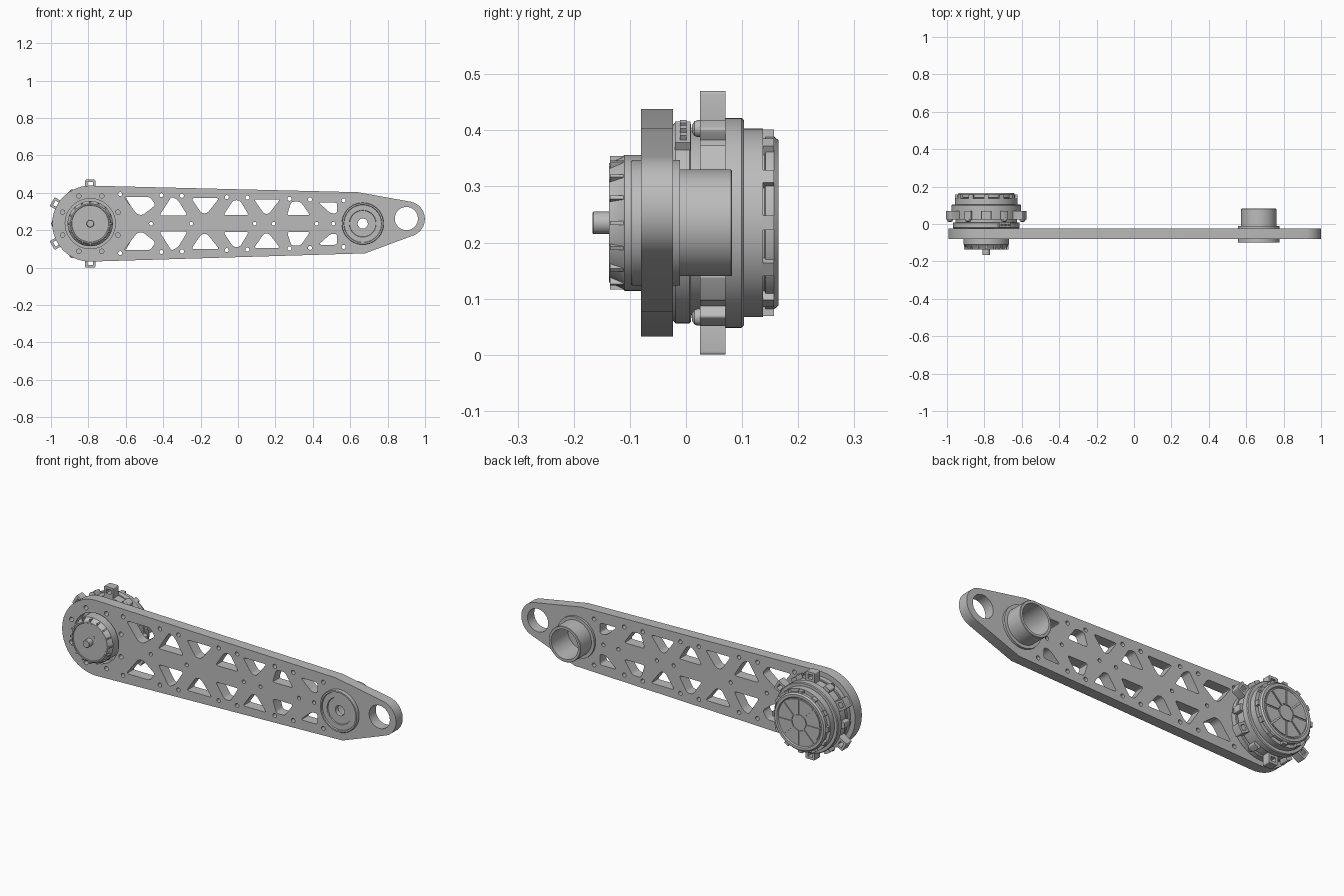
import bpy, bmesh, math
from mathutils import Matrix, Vector

if "Cube" in bpy.data.objects:
    bpy.data.objects.remove(bpy.data.objects["Cube"])

grey = bpy.data.materials.new("machined grey")
grey.use_nodes = True
COLOR = (0.5, 0.5, 0.5, 1)
grey.diffuse_color = COLOR
grey.node_tree.nodes["Principled BSDF"].inputs["Base Color"].default_value = COLOR

MX, BX, CZ = -0.79, 0.667, 0.235      # motor axis, bearing axis, shared height
SIXTH = [math.radians(30 + 60 * i) for i in range(6)]


def add(name, mesh):
    mesh.shade_smooth()
    mesh.set_sharp_from_angle(angle=math.radians(30))
    mesh.materials.clear()
    mesh.materials.append(grey)
    ob = bpy.data.objects.new(name, mesh)
    bpy.context.collection.objects.link(ob)
    return ob


def add_bm(name, bm):
    bmesh.ops.recalc_face_normals(bm, faces=bm.faces[:])
    mesh = bpy.data.meshes.new(name)
    bm.to_mesh(mesh)
    bm.free()
    return add(name, mesh)


def lathe(name, profile, cx, cz=CZ, steps=64):
    """Turn a list of (radius, y) about an axis along y."""
    bm = bmesh.new()
    verts = [bm.verts.new((cx + r, y, cz)) for r, y in profile]
    edges = [bm.edges.new(p) for p in zip(verts, verts[1:])]
    bmesh.ops.spin(bm, geom=verts + edges, cent=(cx, 0, cz), axis=(0, 1, 0),
                   angle=math.tau, steps=steps, use_duplicate=False)
    bmesh.ops.remove_doubles(bm, verts=bm.verts[:], dist=0.0002)
    return add_bm(name, bm)


def extrude(name, outlines, y0, y1):
    """Extrude x-z outlines along y; outlines inside others become holes."""
    cu = bpy.data.curves.new(name, 'CURVE')
    cu.dimensions, cu.fill_mode, cu.extrude = '2D', 'BOTH', (y1 - y0) / 2
    for pts in outlines:
        s = cu.splines.new('POLY')
        s.points.add(len(pts) - 1)
        for p, (x, z) in zip(s.points, pts):
            p.co = (x, z, 0, 1)
        s.use_cyclic_u = True
    tmp = bpy.data.objects.new(name, cu)
    bm = bmesh.new()
    bm.from_mesh(bpy.data.meshes.new_from_object(tmp))
    bpy.data.objects.remove(tmp)
    bmesh.ops.remove_doubles(bm, verts=bm.verts[:], dist=0.0001)
    bm.transform(Matrix.Translation((0, (y0 + y1) / 2, 0)) @ Matrix.Rotation(math.pi / 2, 4, 'X'))
    return add_bm(name, bm)


def arc(cx, cz, r, a0=0, a1=360, n=32):
    full = a1 - a0 == 360
    steps = n if full else n - 1
    return [(cx + r * math.cos(math.radians(a0 + (a1 - a0) * i / steps)),
             cz + r * math.sin(math.radians(a0 + (a1 - a0) * i / steps))) for i in range(n)]


def fillet(pts, d=0.015):
    """Round the corners of a polygon."""
    out = []
    for i, p in enumerate(pts):
        p, a, b = Vector(p), Vector(pts[i - 1]), Vector(pts[(i + 1) % len(pts)])
        s, e = p + (a - p).normalized() * d, p + (b - p).normalized() * d
        for t in (0, 0.25, 0.5, 0.75, 1):
            out.append(tuple(s * (1 - t) ** 2 + p * 2 * t * (1 - t) + e * t * t))
    return out


def radial_rect(a, r0, r1, w):
    """Rectangle pointing away from the motor axis at angle a."""
    c, s = math.cos(a), math.sin(a)
    return [(MX + r * c - t * s, CZ + r * s + t * c)
            for r, t in ((r0, -w / 2), (r1, -w / 2), (r1, w / 2), (r0, w / 2))]


def blocks(name, items):
    """Several boxes, each (centre, size, turn about y), in one object."""
    bm = bmesh.new()
    for centre, size, turn in items:
        bmesh.ops.create_cube(bm, size=1, matrix=Matrix.Translation(centre)
                              @ Matrix.Rotation(-turn, 4, 'Y') @ Matrix.Diagonal((*size, 1)))
    return add_bm(name, bm)


def polar(a, r, y):
    return (MX + r * math.cos(a), y, CZ + r * math.sin(a))


# arm plate outline
plate = [(0.64, 0.403)] + arc(MX, CZ, 0.203, 88, 272, 48) + [(0.68, 0.076)]
plate += arc(0.905, 0.26, 0.094, -70, 80, 24)
holes = [arc(0.9, 0.262, 0.062), arc(MX, CZ, 0.134, n=48), arc(BX, CZ, 0.1, n=48)]

# lightening pockets of the upper row, mirrored to the lower row
pockets = [
    [(-0.61, 0.377), (-0.47, 0.377), (-0.44, 0.335), (-0.51, 0.28), (-0.54, 0.285)],
    [(-0.42, 0.278), (-0.27, 0.278), (-0.32, 0.36), (-0.355, 0.38)],
    [(-0.25, 0.371), (-0.1, 0.371), (-0.165, 0.29), (-0.195, 0.29)],
    [(-0.078, 0.28), (0.058, 0.28), (0.01, 0.36), (-0.025, 0.36)],
    [(0.085, 0.365), (0.225, 0.365), (0.165, 0.287), (0.14, 0.287)],
    [(0.262, 0.28), (0.385, 0.28), (0.335, 0.352), (0.285, 0.352)],
    [(0.43, 0.348), (0.53, 0.348), (0.53, 0.29), (0.495, 0.29)],
]
for p in pockets:
    holes += [fillet(p), fillet([(x, 2 * CZ - z) for x, z in p])]

# screw holes along both edges, the middle and the motor bolt circle
for x in (-0.63, -0.41, -0.3, -0.06, 0.05, 0.275, 0.385, 0.565):
    dz = 0.158 - (x + 0.63) * 0.028
    holes += [arc(x, CZ + dz, 0.011, n=14), arc(x, CZ - dz, 0.011, n=14)]
holes += [arc(x, CZ, 0.01, n=14) for x in (-0.465, -0.25, 0.09, 0.19, 0.42, 0.51)]
for i in range(8):
    x, _, z = polar(math.radians(22.5 + 45 * i), 0.16, 0)
    holes.append(arc(x, z, 0.012, n=14))
extrude("arm_plate", [plate] + holes, -0.08, -0.023)

# bearing hub: flanged cup, open to the back
lathe("bearing_hub", [(0.027, -0.085), (0.07, -0.085), (0.072, -0.09), (0.1, -0.09),
                      (0.102, -0.098), (0.11, -0.098), (0.112, -0.095), (0.112, -0.08),
                      (0.1, -0.08), (0.1, -0.023), (0.112, -0.023), (0.112, -0.011),
                      (0.095, -0.011), (0.095, 0.08), (0.093, 0.082), (0.08, 0.082),
                      (0.08, -0.06), (0.027, -0.06), (0.027, -0.085)], BX)

# gearbox drum, ribs and output shaft on the front
lathe("gearbox_drum", [(0, -0.134), (0.098, -0.134), (0.1, -0.137), (0.106, -0.137),
                       (0.117, -0.113), (0.121, -0.11), (0.121, -0.03), (0.134, -0.03),
                       (0.134, -0.02), (0, -0.02)], MX)
blocks("drum_ribs", [(polar(a, 0.11, -0.122), (0.018, 0.026, 0.007), a)
                     for a in (math.tau * i / 16 for i in range(16))])
lathe("output_shaft", [(0, -0.167), (0.018, -0.167), (0.02, -0.165), (0.02, -0.13), (0, -0.13)],
      MX, steps=24)
for i, (dx, dz) in enumerate(((0.022, 0.032), (-0.035, -0.022))):
    lathe("face_pin_%d" % (i + 1), [(0, -0.137), (0.007, -0.137), (0.007, -0.13), (0, -0.13)],
          MX + dx, CZ + dz, steps=12)

# motor housing, stepped toward the back
lathe("motor_housing", [(0, -0.023), (0.175, -0.023), (0.179, -0.019), (0.179, 0.006),
                        (0.176, 0.009), (0.165, 0.009), (0.165, 0.025), (0.182, 0.025),
                        (0.182, 0.07), (0.187, 0.07), (0.187, 0.099), (0.183, 0.103),
                        (0.168, 0.103), (0.168, 0.137), (0.148, 0.137), (0.148, 0.14),
                        (0.154, 0.142), (0.154, 0.157), (0.147, 0.165), (0.133, 0.165),
                        (0.128, 0.159), (0, 0.159)], MX)

# lugs with square eyes, and small teeth between them
lugs = []
for a in SIXTH:
    lugs += [fillet(radial_rect(a, 0.176, 0.235, 0.054), 0.006),
             radial_rect(a, 0.198, 0.222, 0.028)]
extrude("mounting_lugs", lugs, 0.025, 0.07)
extrude("ring_teeth", [fillet(radial_rect(a + math.pi / 6, 0.176, 0.204, 0.036), 0.006)
                       for a in SIXTH], 0.025, 0.07)

# round-headed clamp screws
for i, a in enumerate(SIXTH):
    x, _, z = polar(a + math.pi / 6, 0.194, 0)
    lathe("clamp_screw_%d" % (i + 1), [(0, 0.01), (0.007, 0.011), (0.013, 0.015),
                                       (0.015, 0.02), (0.015, 0.026), (0, 0.026)], x, z, steps=16)

# back cap: raised sectors, centre disc and rim clips
sectors = []
for i in range(8):
    a = 45 * i
    sectors.append(arc(MX, CZ, 0.123, a + 2, a + 43, 10) + arc(MX, CZ, 0.045, a + 40, a + 5, 6))
extrude("cap_sectors", sectors + [arc(MX, CZ, 0.04)], 0.155, 0.164)
blocks("rim_clips", [(polar(a, 0.156, 0.146), (0.02, 0.022, 0.026), a)
                     for a in (math.tau * i / 12 for i in range(12))])

# cable connector with pins on the housing's upper side
A = math.radians(58)
blocks("cable_connector", [(polar(A, 0.178, -0.006), (0.026, 0.028, 0.07), A)]
       + [(polar(A + d, 0.194, -0.005), (0.014, 0.012, 0.01), A) for d in (-0.11, 0, 0.11)])
